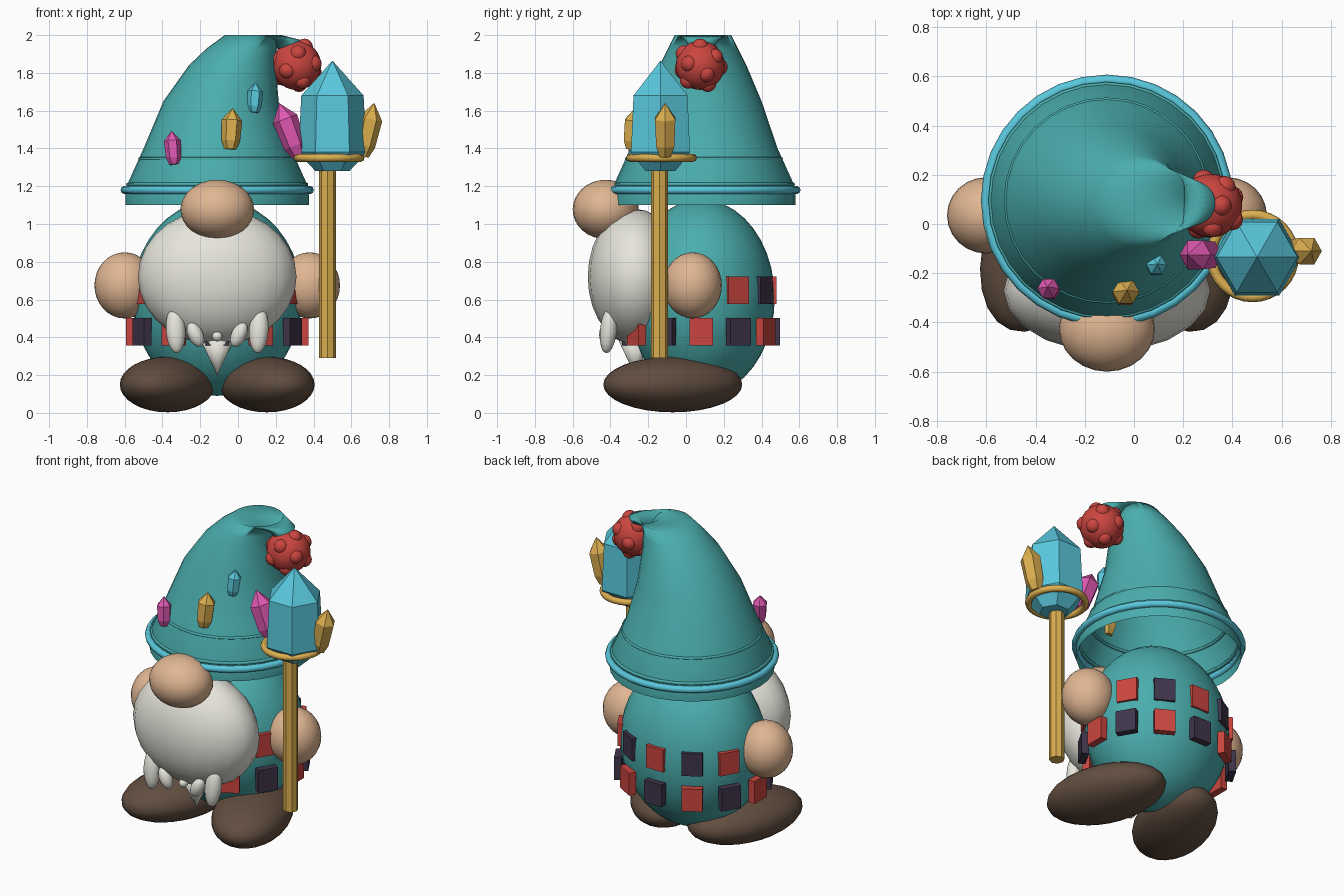
import bpy, bmesh, math
from mathutils import Matrix, Vector, Euler

if "Cube" in bpy.data.objects:
    bpy.data.objects.remove(bpy.data.objects["Cube"])


def mat(name, rgb):
    m = bpy.data.materials.new(name)
    m.diffuse_color = (*rgb, 1)
    m.use_nodes = True
    m.node_tree.nodes["Principled BSDF"].inputs["Base Color"].default_value = m.diffuse_color
    return m


TEAL = mat("teal", (0.07, 0.42, 0.42))
BLUE = mat("blue", (0.10, 0.58, 0.72))
SKIN = mat("skin", (0.75, 0.47, 0.29))
WHITE = mat("white", (0.80, 0.79, 0.72))
BROWN = mat("brown", (0.12, 0.075, 0.05))
RED = mat("red", (0.60, 0.06, 0.05))
DARK = mat("dark", (0.05, 0.035, 0.07))
GOLD = mat("gold", (0.72, 0.43, 0.08))
PINK = mat("pink", (0.75, 0.10, 0.45))


def finish(name, bm, m, loc=(0, 0, 0), rot=(0, 0, 0), smooth=False):
    bmesh.ops.recalc_face_normals(bm, faces=bm.faces)
    for f in bm.faces:
        f.smooth = smooth
    me = bpy.data.meshes.new(name)
    bm.to_mesh(me)
    bm.free()
    me.materials.append(m)
    ob = bpy.data.objects.new(name, me)
    ob.location, ob.rotation_euler = loc, rot
    bpy.context.collection.objects.link(ob)
    return ob


def ellipsoid(name, loc, size, m, rot=(0, 0, 0), seg=24, rings=16):
    bm = bmesh.new()
    bmesh.ops.create_uvsphere(bm, u_segments=seg, v_segments=rings, radius=1)
    bmesh.ops.scale(bm, vec=size, verts=bm.verts)
    return finish(name, bm, m, loc, rot, True)


def loft(name, rings, n, m, loc=(0, 0, 0), rot=(0, 0, 0), smooth=False, cap=True):
    # rings are (x, y, z, radius)
    bm = bmesh.new()
    loops = [[bm.verts.new((x + r * math.cos(2 * math.pi * i / n),
                            y + r * math.sin(2 * math.pi * i / n), z))
              for i in range(n)] for x, y, z, r in rings]
    for a, b in zip(loops, loops[1:]):
        for i in range(n):
            j = (i + 1) % n
            bm.faces.new((a[i], a[j], b[j], b[i]))
    if cap:
        bm.faces.new(loops[0])
        bm.faces.new(loops[-1])
    bmesh.ops.remove_doubles(bm, verts=bm.verts, dist=0.0005)
    return finish(name, bm, m, loc, rot, smooth)


def ring(name, loc, r, t, m, seg=32):
    bpy.ops.mesh.primitive_torus_add(major_radius=r, minor_radius=t, major_segments=seg,
                                     minor_segments=8, location=loc)
    ob = bpy.context.object
    ob.name = name
    ob.data.materials.append(m)
    for p in ob.data.polygons:
        p.use_smooth = True
    return ob


def crystal(name, loc, r, h, m, tilt=(0, 0, 0)):
    # small gem centred on its own middle
    loft(name, [(0, 0, -h * .5, r * .55), (0, 0, -h * .3, r * .9),
                (0, 0, h * .2, r), (0, 0, h * .5, 0.0001)], 6, m, loc, tilt)


CX = -0.11

# body, nose, beard
ellipsoid("body", (CX, 0.08, 0.61), (0.45, 0.39, 0.52), TEAL, seg=32, rings=20)
ellipsoid("nose", (CX, -0.425, 1.077), (0.195, 0.175, 0.157), SKIN)
ellipsoid("beard", (CX, -0.27, 0.72), (0.42, 0.25, 0.36), WHITE, seg=20, rings=14)
loft("beard_point", [(0, 0, 0.20, 0.001), (0, 0, 0.40, 0.095)], 12, WHITE,
     (CX, -0.27, 0), smooth=True)
ellipsoid("beard_middle_tuft", (CX, -0.40, 0.405), (0.027, 0.03, 0.027), WHITE)

# mirrored parts: hands, shoes, beard tufts
for s, side in ((-1, "left"), (1, "right")):
    ellipsoid("hand_" + side, (CX + s * 0.49, 0.035, 0.675), (0.16, 0.155, 0.175), SKIN)
    ellipsoid("shoe_" + side, (CX + s * 0.263, -0.07, 0.15), (0.23, 0.383, 0.147),
              BROWN, (0, 0, s * math.radians(20)))
    ellipsoid("outer_tuft_" + side, (CX + s * 0.22, -0.41, 0.44), (0.052, 0.045, 0.125),
              WHITE, (math.radians(-6), s * math.radians(3), 0), 12, 10)
    ellipsoid("inner_tuft_" + side, (CX + s * 0.115, -0.42, 0.415), (0.04, 0.04, 0.07),
              WHITE, (0, s * math.radians(25), 0), 12, 10)

# two rows of tiles around the body
for row, (z, rx, ry, th) in enumerate(((0.43, 0.46, 0.395, 0.045), (0.65, 0.445, 0.382, 0.035))):
    for i in range(12):
        a = i * math.pi / 6
        bm = bmesh.new()
        bmesh.ops.create_cube(bm, size=1)
        bmesh.ops.scale(bm, vec=(th, 0.125, 0.145), verts=bm.verts)
        finish(f"tile_{row}_{i}", bm, (RED, DARK)[(i + row) % 2],
               (CX + rx * math.cos(a), 0.08 + ry * math.sin(a), z), (0, 0, a))

# hat: rings shrink, lean over and fold towards the bobble
loft("hat", [(CX, .095, 1.10, .485), (CX, .095, 1.19, .485), (CX, .095, 1.40, .39),
             (-.09, .095, 1.65, .305), (-.03, .09, 1.84, .23), (.02, .09, 1.93, .185),
             (.08, .09, 2.00, .15), (.24, .085, 1.975, .09), (.27, .08, 1.92, .05)],
     32, TEAL, smooth=True, cap=False)
ring("hat_brim", (CX, 0.095, 1.18), 0.49, 0.022, BLUE)
ring("hat_lower_seam", (CX, 0.095, 1.21), 0.472, 0.01, TEAL)
ring("hat_upper_seam", (CX, 0.095, 1.345), 0.41, 0.009, TEAL)

# bobble with bumps
P = Vector((0.31, 0.075, 1.84))
ellipsoid("bobble", P, (0.13, 0.13, 0.13), RED)
for i in range(12):
    z = 1 - (2 * i + 1) / 12
    a, q = i * 2.39996, math.sqrt(1 - z * z)
    ellipsoid(f"bobble_bump_{i}", P + Vector((q * math.cos(a), q * math.sin(a), z)) * 0.105,
              (0.045,) * 3, RED, seg=12, rings=8)

# hat gems
crystal("hat_gem_pink", (-0.345, -0.265, 1.405), 0.045, 0.18, PINK, (-.1, -.08, 0))
crystal("hat_gem_gold", (-0.035, -0.28, 1.505), 0.055, 0.22, GOLD, (-.1, .06, 0))
crystal("hat_gem_blue", (0.09, -0.17, 1.67), 0.042, 0.16, BLUE, (-.1, .06, 0))

# staff with collar and crystals
loft("staff", [(0, 0, 0.29, 0.045), (0, 0, 1.32, 0.045)], 8, GOLD, (0.475, -0.14, 0))
ring("staff_collar", (0.482, -0.13, 1.35), 0.167, 0.021, GOLD)
loft("staff_crystal", [(0, 0, 1.28, 0.09), (0, 0, 1.36, 0.165), (0, 0, 1.38, 0.18),
                       (0, 0, 1.68, 0.165), (0, 0, 1.865, 0.0001)], 6, BLUE,
     (0.50, -0.135, 0))
crystal("staff_gem_pink", (0.27, -0.125, 1.50), 0.068, 0.30, PINK, (0, -0.36, 0))
crystal("staff_gem_gold", (0.69, -0.11, 1.50), 0.062, 0.29, GOLD, (0, 0.22, 0))
